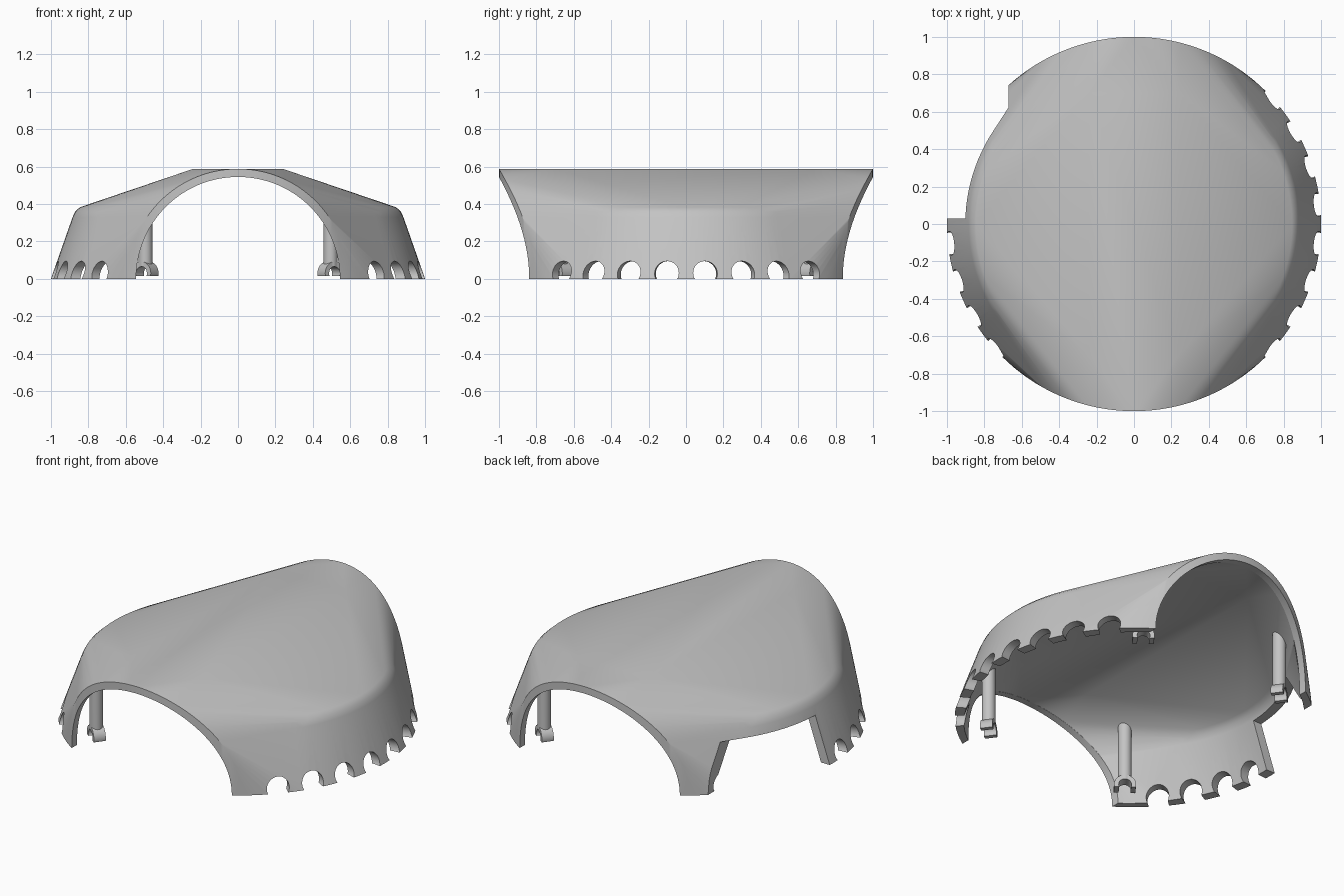
import bpy, bmesh
from math import sin, cos, pi, sqrt, radians, atan2
from mathutils import Matrix, Vector

cube = bpy.data.objects.get("Cube")
if cube:
    bpy.data.objects.remove(cube)

grey = bpy.data.materials.new("light grey plastic")
grey.use_nodes = True
GREY = (0.55, 0.55, 0.55, 1)
grey.diffuse_color = GREY
grey.node_tree.nodes["Principled BSDF"].inputs["Base Color"].default_value = GREY


def finish(name, bm):
    """Turn a bmesh into a linked object with the grey material."""
    bmesh.ops.recalc_face_normals(bm, faces=bm.faces)
    mesh = bpy.data.meshes.new(name)
    bm.to_mesh(mesh)
    bm.free()
    mesh.materials.append(grey)
    obj = bpy.data.objects.new(name, mesh)
    bpy.context.collection.objects.link(obj)
    return obj


def combine(obj, other, mode, keep=False):
    """Apply a boolean and drop the helper."""
    bpy.context.view_layer.objects.active = obj
    mod = obj.modifiers.new(mode, 'BOOLEAN')
    mod.operation = mode
    mod.solver = 'EXACT'
    mod.object = other
    bpy.ops.object.modifier_apply(modifier=mod.name)
    if not keep:
        bpy.data.objects.remove(other)


def cylinder(name, start, end, radius, segments=32):
    """Cylinder between two points."""
    start, end = Vector(start), Vector(end)
    axis = end - start
    place = Matrix.Translation((start + end) / 2) @ axis.to_track_quat('Z', 'Y').to_matrix().to_4x4()
    bm = bmesh.new()
    bmesh.ops.create_cone(bm, cap_ends=True, segments=segments, radius1=radius,
                          radius2=radius, depth=axis.length, matrix=place)
    return finish(name, bm)


def box(name, low, high, place=Matrix()):
    low, high = Vector(low), Vector(high)
    bm = bmesh.new()
    bmesh.ops.create_cube(bm, size=1, matrix=place @ Matrix.Translation((low + high) / 2)
                          @ Matrix.Diagonal((*(high - low), 1)))
    return finish(name, bm)


def dome(name, inset, floor):
    """Hull of a round tapered base and two arched ends on the same round plan."""
    bm = bmesh.new()
    profile = [(1, floor), (0.884, 0.33 - inset), (0.87, 0.36 - inset), (0.845, 0.383 - inset)]
    for radius, z in profile:
        for i in range(128):
            a = 2 * pi * i / 128
            bm.verts.new(((radius - inset) * cos(a), (radius - inset) * sin(a), z))
    arch, plan = 0.588 - inset, 1 - inset
    for side in (-1, 1):
        for i in range(65):
            a = pi * i / 64
            x = arch * cos(a)
            bm.verts.new((x, side * sqrt(plan ** 2 - x * x), arch * sin(a)))
        for x in (-0.24, 0.24):
            bm.verts.new((x, side * 0.7, arch))
    hull = bmesh.ops.convex_hull(bm, input=bm.verts)
    loose = [v for v in bm.verts if not v.link_faces]
    bmesh.ops.delete(bm, geom=loose, context='VERTS')
    return finish(name, bm)


# Shell: outer dome, hollowed, with an arched tunnel front to back
shell = dome("shell", 0, 0)
envelope = dome("envelope", 0.01, 0)
combine(shell, dome("hollow", 0.042, -0.05), 'DIFFERENCE')
combine(shell, cylinder("tunnel", (0, -1.2, 0), (0, 1.2, 0), 0.545, 128), 'DIFFERENCE')

# Scalloped vents around the lower rim
for side in (-1, 1):
    for degrees in range(-42, 43, 12):
        a = radians(degrees)
        d = Vector((side * cos(a), sin(a), 0))
        lift = Vector((0, 0, 0.03))
        combine(shell, cylinder("vent", d * 0.75 + lift, d * 1.15 + lift, 0.065), 'DIFFERENCE')

# Side notch at the back right
combine(shell, box("notch", (-1.2, 0.03, -0.1), (-0.67, 1.2, 0.28)), 'DIFFERENCE')

# Four posts reaching the roof, each with an arched clip foot
feet = []
for sx, sy in ((1, 1), (1, -1), (-1, 1), (-1, -1)):
    label = ("left" if sx > 0 else "right") + ("_back" if sy > 0 else "_front")
    x, y = sx * 0.495, sy * 0.67
    post = cylinder("post_" + label, (x, y, 0.07), (x, y, 0.6), 0.038)
    combine(post, envelope, 'INTERSECT', keep=True)
    turn = Matrix.Translation((x, y, 0.03)) @ Matrix.Rotation(atan2(y, x), 4, 'Z')
    clip = cylinder("clip_" + label, turn @ Vector((-0.035, 0, 0)),
                    turn @ Vector((0.035, 0, 0)), 0.062)
    combine(clip, cylinder("bore", turn @ Vector((-0.1, 0, 0)),
                           turn @ Vector((0.1, 0, 0)), 0.036), 'DIFFERENCE')
    combine(clip, box("mouth", (-0.1, -0.1, -0.1), (0.1, 0.1, -0.015), turn), 'DIFFERENCE')
    feet += [post, clip]
bpy.data.objects.remove(envelope)

# Smooth shading with sharp edges kept
bpy.ops.object.select_all(action='DESELECT')
for obj in [shell] + feet:
    obj.select_set(True)
bpy.context.view_layer.objects.active = shell
bpy.ops.object.shade_smooth_by_angle(angle=radians(30))
